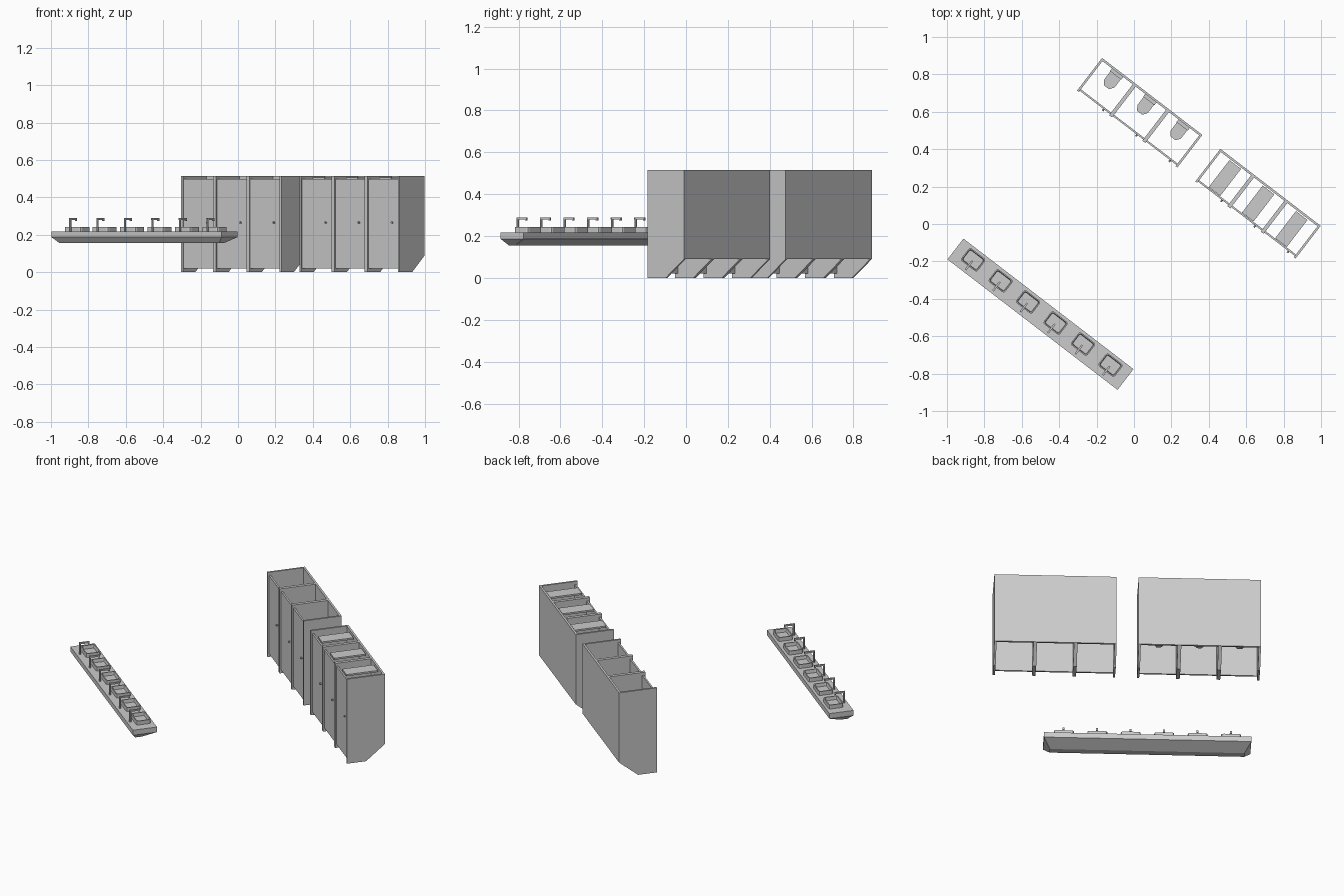
import bpy, bmesh, math
from mathutils import Matrix, Vector

if "Cube" in bpy.data.objects:
    bpy.data.objects.remove(bpy.data.objects["Cube"])

ANGLE = math.radians(-37.5)
TURN = Matrix.Rotation(ANGLE, 4, 'Z')
STALL_W, DEPTH, HEIGHT = 0.224, 0.212, 0.515


def finish(name, bm, frame):
    bmesh.ops.recalc_face_normals(bm, faces=bm.faces)
    me = bpy.data.meshes.new(name)
    bm.to_mesh(me)
    bm.free()
    ob = bpy.data.objects.new(name, me)
    ob.matrix_world = frame
    bpy.context.collection.objects.link(ob)
    return ob


def box(name, frame, x, y, z):
    """Box from (min, max) ranges."""
    bm = bmesh.new()
    bmesh.ops.create_cube(bm, size=1)
    for v in bm.verts:
        v.co = Vector([sum(r) / 2 + c * (r[1] - r[0]) for r, c in zip((x, y, z), v.co)])
    return finish(name, bm, frame)


def extrude(name, frame, pts, vec):
    """Solid made by pushing a closed 3D outline along vec."""
    bm = bmesh.new()
    face = bm.faces.new([bm.verts.new(p) for p in pts])
    geo = bmesh.ops.extrude_face_region(bm, geom=[face])['geom']
    bmesh.ops.translate(bm, vec=vec, verts=[g for g in geo if isinstance(g, bmesh.types.BMVert)])
    return finish(name, bm, frame)


def loft(name, frame, rings):
    """Capped solid through rings of equal point count."""
    bm = bmesh.new()
    rows = [[bm.verts.new(p) for p in r] for r in rings]
    n = len(rows[0])
    for a, b in zip(rows, rows[1:]):
        for i in range(n):
            bm.faces.new((a[i], a[(i + 1) % n], b[(i + 1) % n], b[i]))
    bm.faces.new(rows[0])
    bm.faces.new(rows[-1])
    return finish(name, bm, frame)


def rod(name, frame, centre, radius, length, axis):
    bm = bmesh.new()
    rot = Matrix.Rotation(math.radians(90), 4, 'X') if axis == 'Y' else Matrix()
    bmesh.ops.create_cone(bm, cap_ends=True, segments=8, radius1=radius, radius2=radius,
                          depth=length, matrix=Matrix.Translation(centre) @ rot)
    return finish(name, bm, frame)


def wall(name, frame, x, t):
    """Side wall or partition with the sloped lower back corner."""
    prof = [(-DEPTH - 0.008, 0), (-0.11, 0), (0, 0.09), (0, HEIGHT), (-DEPTH - 0.008, HEIGHT)]
    extrude(name, frame, [(x - t / 2, y, z) for y, z in prof], (t, 0, 0))


def toilet(frame, x):
    def ring(w, back, front, z):
        return [(x - w, back, z), (x - w, front + 0.025, z), (x - w * .5, front, z),
                (x + w * .5, front, z), (x + w, front + 0.025, z), (x + w, back, z)]
    loft("toilet_bowl", frame, [ring(.026, -.012, -.085, .12), ring(.035, -.012, -.11, .15),
                                ring(.035, -.012, -.11, .168)])
    box("toilet_tank", frame, (x - .038, x + .038), (-.03, -.01), (.14, .24))


def stall_block(frame, kind):
    half = 1.5 * STALL_W + 0.002
    box("back_wall", frame, (-half, half), (-0.012, 0), (0.09, HEIGHT))
    for s in (-1, 1):
        wall("side_wall", frame, s * (half - 0.006), 0.012)
        wall("partition", frame, s * STALL_W / 2, 0.02)
    for i in (-1, 0, 1):
        x = i * STALL_W
        box("stall_door", frame, (x - .106, x + .106), (-DEPTH, -DEPTH + .01), (.02, .497))
        rod("door_handle", frame, (x + .06, -DEPTH - .005, .265), .005, .012, 'Y')
        if kind == "toilet":
            toilet(frame, x)
        else:
            box("shower_panel", frame, (x - .039, x + .039), (-.2, -.018), (.497, .507))


def basin(frame, x):
    """Raised rounded-corner basin with a sunken floor."""
    def ring(inset, z):
        w, h, c = .055 - inset, .0425 - inset, .012 - inset * .4
        pts = []
        for sx, sy, a0 in ((1, 1, 0), (-1, 1, 90), (-1, -1, 180), (1, -1, 270)):
            for k in range(3):
                a = math.radians(a0 + k * 45)
                pts.append((x + sx * (w - c) + c * math.cos(a),
                            .012 + sy * (h - c) + c * math.sin(a), z))
        return pts
    loft("basin", frame, [ring(0, .21), ring(0, .242), ring(.006, .242), ring(.009, .222)])


# Stall blocks: toilets on the left, showers on the right
stall_block(Matrix.Translation((.0975, .682, 0)) @ TURN, "toilet")
stall_block(Matrix.Translation((.730, .196, 0)) @ TURN, "shower")

# Washing counter with tapered underside
counter = Matrix.Translation((-.5, -.4825, 0)) @ TURN


def slab(e, f, g, z):
    return [(-.573 + e, -.07 + f, z), (.573 - e, -.07 + f, z),
            (.573 - e, .07 - g, z), (-.573 + e, .07 - g, z)]


loft("counter", counter, [slab(.035, .025, .075, .155), slab(0, 0, 0, .187), slab(0, 0, 0, .218)])

# Basins and taps
for i in range(6):
    x = (i - 2.5) * 0.185
    basin(counter, x)
    rod("tap_post", counter, (x, -.05, .25), .006, .072, 'Z')
    box("tap_spout", counter, (x - .005, x + .005), (-.055, .005), (.28, .289))
    box("tap_tip", counter, (x - .005, x + .005), (-.003, .005), (.274, .281))
